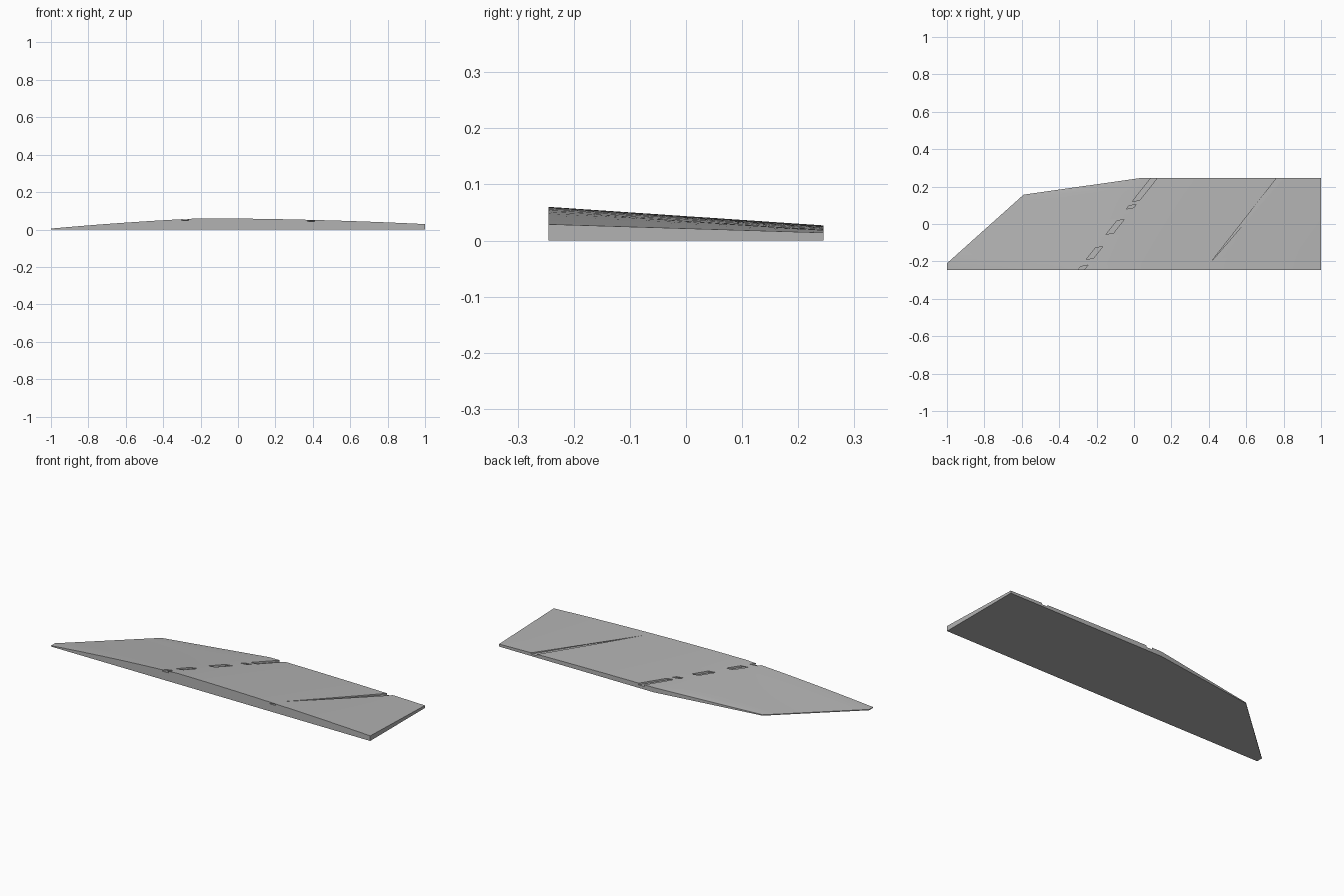
import bpy, bmesh

if "Cube" in bpy.data.objects:
    bpy.data.objects.remove(bpy.data.objects["Cube"])

FRONT, DEPTH = -0.245, 0.49

grey = bpy.data.materials.new("light grey")
grey.use_nodes = True
colour = (0.45, 0.45, 0.45, 1)
grey.diffuse_color = colour
grey.node_tree.nodes["Principled BSDF"].inputs["Base Color"].default_value = colour


def lerp(a, b, t):
    return a + (b - a) * t


def bulge(a, b, t, amount):
    return lerp(a, b, t) + 4 * amount * abs(b - a) * t * (1 - t)


def make_object(name, bm):
    bmesh.ops.recalc_face_normals(bm, faces=bm.faces)
    mesh = bpy.data.meshes.new(name)
    bm.to_mesh(mesh)
    bm.free()
    mesh.materials.append(grey)
    obj = bpy.data.objects.new(name, mesh)
    bpy.context.collection.objects.link(obj)
    return obj


def left_edge(y):
    """Plan position and thickness of the tapered left edge."""
    if y <= -0.21:
        return -1, 0.005
    if y <= 0.157:
        return lerp(-1, -0.59, (y + 0.21) / 0.367), 0.005
    t = (y - 0.157) / 0.088
    return lerp(-0.59, 0.03, t), lerp(0.005, 0.027, t)


# Wedge panel: crowned top sheet, extruded down to a flat base
bm = bmesh.new()
STEPS = 10
rows = [FRONT] + [lerp(-0.21, 0.157, i / 8) for i in range(9)]
rows += [lerp(0.157, 0.245, i / 4) for i in range(1, 5)]
grid = []
for y in rows:
    t = (y - FRONT) / DEPTH
    xl, zl = left_edge(y)
    xr, zr = lerp(-0.2, 0.03, t), lerp(0.06, 0.027, t)
    z_end = lerp(0.029, 0.014, t)
    row = []
    for i in range(STEPS):
        u = i / STEPS
        row.append(bm.verts.new((lerp(xl, xr, u), y, bulge(zl, zr, u, 0.08))))
    for i in range(STEPS + 1):
        u = i / STEPS
        row.append(bm.verts.new((lerp(xr, 1, u), y, bulge(zr, z_end, u, 0.22))))
    grid.append(row)
for a, b in zip(grid, grid[1:]):
    for i in range(len(a) - 1):
        bm.faces.new((a[i], a[i + 1], b[i + 1], b[i]))
bmesh.ops.remove_doubles(bm, verts=bm.verts, dist=0.0001)
base = bmesh.ops.extrude_face_region(bm, geom=bm.faces[:], use_keep_orig=True)
for v in base["geom"]:
    if isinstance(v, bmesh.types.BMVert):
        v.co.z = 0
panel = make_object("wedge_panel", bm)


# Diagonal channels, partly under the skin and partly open
def cut(name, outline, floor, top):
    """Remove a prism with a sloping floor and roof."""
    bm = bmesh.new()
    rings = []
    for height in (floor, top):
        rings.append([bm.verts.new((x, y, lerp(*height, (y - FRONT) / DEPTH)))
                      for x, y in outline])
    low, high = rings
    bm.faces.new(low)
    bm.faces.new(high)
    for i in range(len(low)):
        j = (i + 1) % len(low)
        bm.faces.new((low[i], low[j], high[j], high[i]))
    cutter = make_object(name, bm)
    cutter.hide_render = True
    mod = panel.modifiers.new(name, "BOOLEAN")
    mod.operation = "DIFFERENCE"
    mod.solver = "EXACT"
    mod.object = cutter
    bpy.context.view_layer.objects.active = panel
    bpy.ops.object.modifier_apply(modifier=name)
    bpy.data.objects.remove(cutter)


def strip(x_front, x_back, half, y0, y1, skew=0):
    """Slanted four-sided outline between two depths."""
    def mid(y):
        return lerp(x_front, x_back, (y - FRONT) / DEPTH)
    return [(mid(y0) - half, y0), (mid(y0 + skew) + half, y0 + skew),
            (mid(y1) + half, y1), (mid(y1 - skew) - half, y1 - skew)]


ROOF = (0.1, 0.1)
right_floor, left_floor = (0.042, 0.011), (0.047, 0.017)
for name, x0, x1, floor in (("outer_channel", 0.39, 0.78, right_floor),
                            ("middle_channel", -0.283, 0.107, left_floor)):
    roof = [z + 0.006 for z in floor]
    cut(name, strip(x0, x1, 0.018, -0.26, 0.26), floor, roof)

cut("outer_opening", [(0.41, -0.205), (0.812, 0.26), (0.774, 0.26)],
    right_floor, ROOF)
spans = [(-0.26, -0.22), (-0.19, -0.12), (-0.055, 0.025), (0.08, 0.105), (0.12, 0.26)]
for y0, y1 in spans:
    cut("middle_opening", strip(-0.283, 0.107, 0.017, y0, y1, 0.008), left_floor, ROOF)

bpy.ops.object.select_all(action="DESELECT")
panel.select_set(True)
bpy.context.view_layer.objects.active = panel
bpy.ops.object.shade_smooth_by_angle(angle=0.5)
